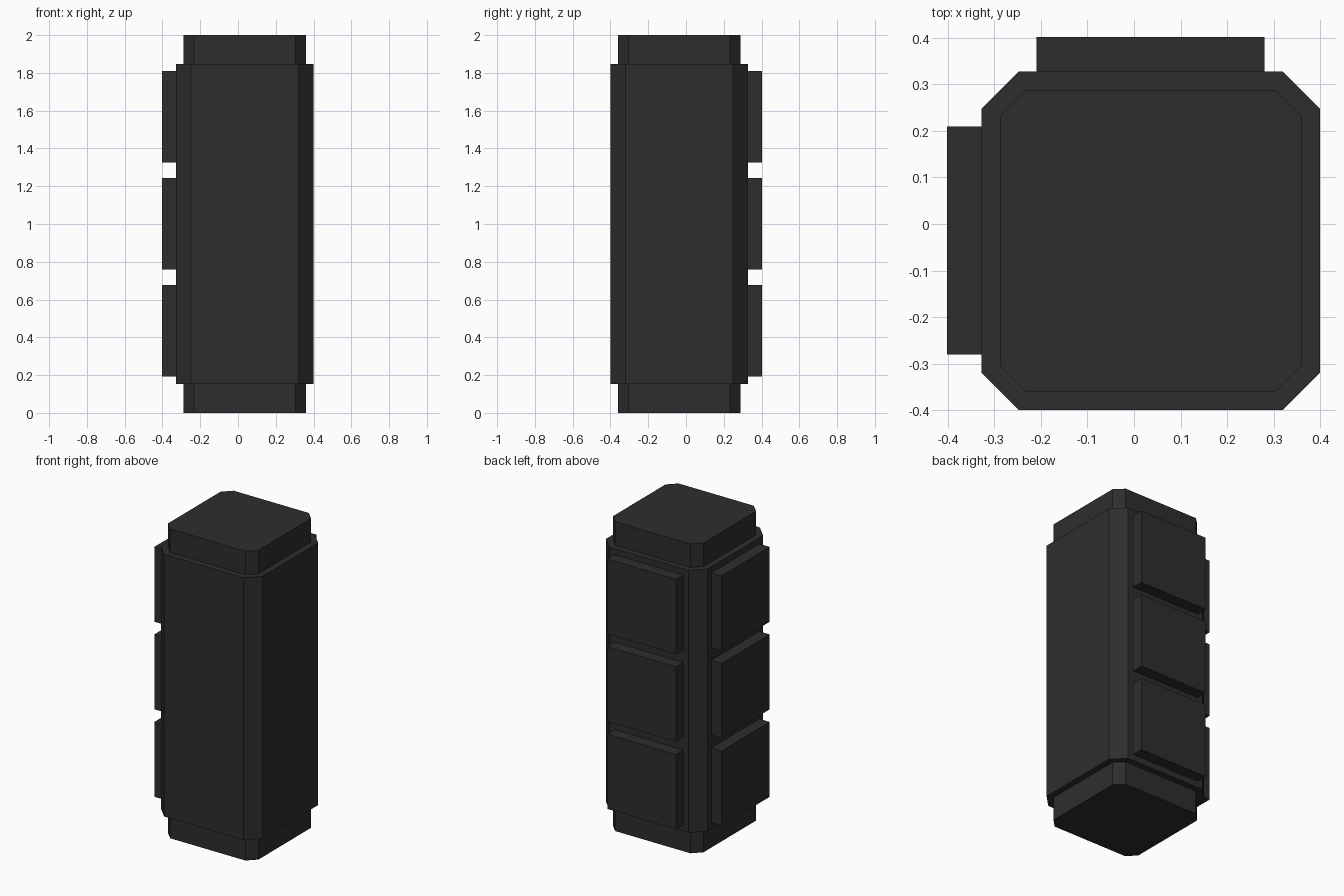
import bpy, bmesh

if "Cube" in bpy.data.objects:
    bpy.data.objects.remove(bpy.data.objects["Cube"])

charcoal = bpy.data.materials.new("charcoal")
charcoal.diffuse_color = (0.027, 0.027, 0.027, 1)
charcoal.use_nodes = True
charcoal.node_tree.nodes["Principled BSDF"].inputs["Base Color"].default_value = charcoal.diffuse_color


def add_object(name, bm):
    bmesh.ops.recalc_face_normals(bm, faces=bm.faces)
    mesh = bpy.data.meshes.new(name)
    bm.to_mesh(mesh)
    bm.free()
    mesh.materials.append(charcoal)
    obj = bpy.data.objects.new(name, mesh)
    bpy.context.collection.objects.link(obj)
    return obj


def prism(name, x0, x1, y0, y1, z0, z1, c=0.0):
    """Upright block, with its four vertical corners cut by c."""
    if c:
        outline = [(x0 + c, y0), (x1 - c, y0), (x1, y0 + c), (x1, y1 - c),
                   (x1 - c, y1), (x0 + c, y1), (x0, y1 - c), (x0, y0 + c)]
    else:
        outline = [(x0, y0), (x1, y0), (x1, y1), (x0, y1)]
    bm = bmesh.new()
    base = bm.faces.new([bm.verts.new((x, y, z0)) for x, y in outline])
    top = bmesh.ops.extrude_face_region(bm, geom=[base], use_keep_orig=True)
    verts = [v for v in top["geom"] if isinstance(v, bmesh.types.BMVert)]
    bmesh.ops.translate(bm, verts=verts, vec=(0, 0, z1 - z0))
    return add_object(name, bm)


# Main column and the narrower end caps
prism("column_body", -0.328, 0.40, -0.40, 0.328, 0.152, 1.848, 0.08)
for name, z0, z1 in (("bottom_cap", 0.0, 0.152), ("top_cap", 1.848, 2.0)):
    prism(name, -0.288, 0.36, -0.36, 0.288, z0, z1, 0.055)

# Three raised panels on the back and on the left side
for i in range(3):
    z0 = 0.193 + i * 0.566
    z1 = z0 + 0.484
    prism(f"back_panel_{i + 1}", -0.21, 0.281, 0.328, 0.402, z0, z1)
    prism(f"left_panel_{i + 1}", -0.402, -0.328, -0.281, 0.21, z0, z1)
